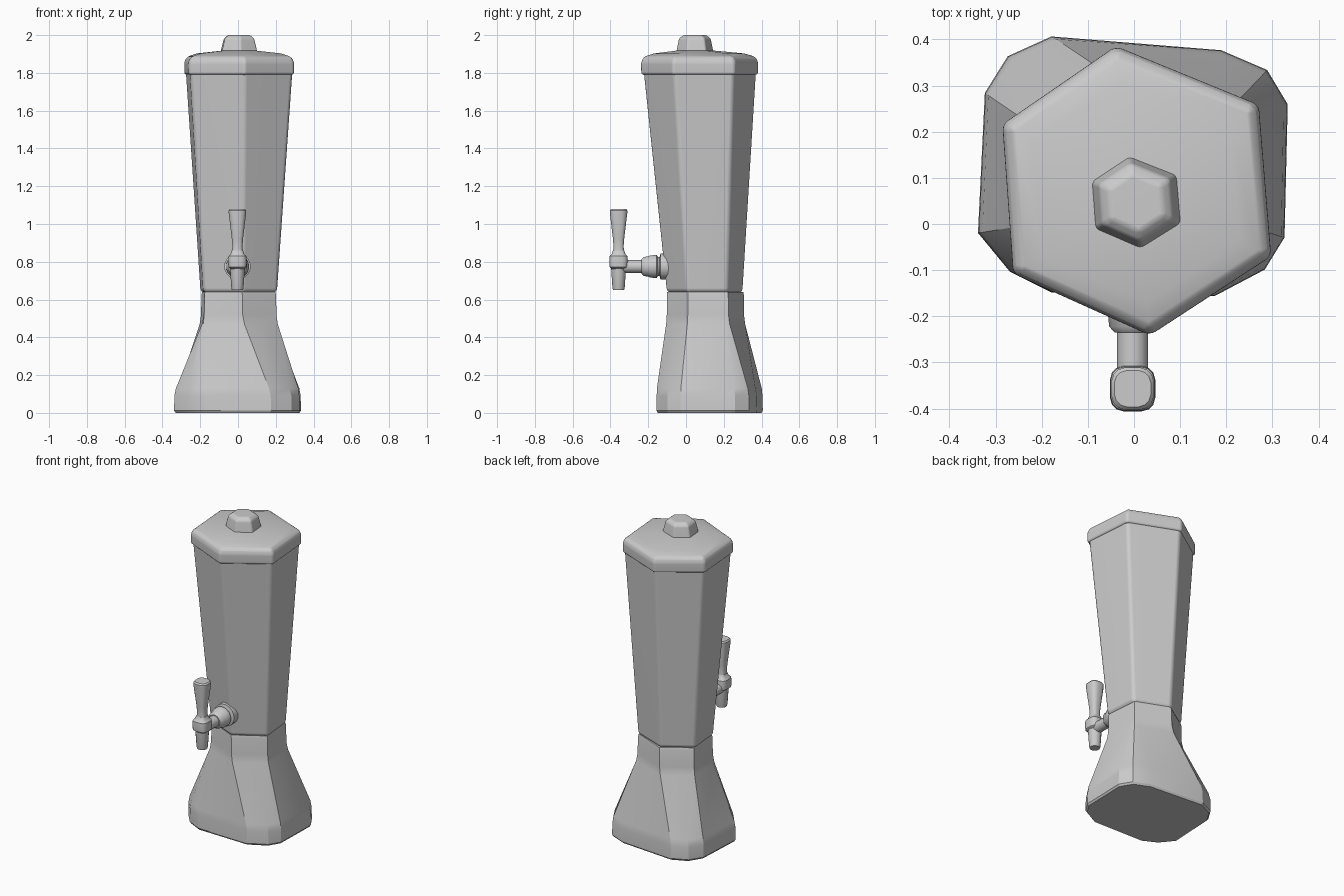
import bpy, bmesh
from math import sin, cos, pi, radians
from mathutils import Matrix, Vector

old = bpy.data.objects.get("Cube")
if old:
    bpy.data.objects.remove(old, do_unlink=True)

grey = bpy.data.materials.new("light grey")
grey.use_nodes = True
grey.diffuse_color = (0.6, 0.6, 0.6, 1)
grey.node_tree.nodes["Principled BSDF"].inputs["Base Color"].default_value = (0.6, 0.6, 0.6, 1)


def loft(name, rings, bevel=0.0, angle=30, matrix=None):
    """Skin a stack of equal-count rings, cap both ends and soften the edges."""
    bm = bmesh.new()
    rows = [[bm.verts.new(p) for p in ring] for ring in rings]
    n = len(rows[0])
    for a, b in zip(rows, rows[1:]):
        for i in range(n):
            j = (i + 1) % n
            bm.faces.new((a[i], a[j], b[j], b[i]))
    bm.faces.new(rows[0][::-1])
    bm.faces.new(rows[-1])
    if matrix:
        bm.transform(matrix)
    bmesh.ops.recalc_face_normals(bm, faces=bm.faces)
    mesh = bpy.data.meshes.new(name)
    bm.to_mesh(mesh)
    bm.free()
    mesh.materials.append(grey)
    ob = bpy.data.objects.new(name, mesh)
    bpy.context.collection.objects.link(ob)
    bpy.context.view_layer.objects.active = ob
    for o in bpy.context.selected_objects:
        o.select_set(False)
    ob.select_set(True)
    if bevel:
        mod = ob.modifiers.new("soft edges", 'BEVEL')
        mod.width, mod.segments = bevel, 3
        mod.limit_method, mod.angle_limit = 'ANGLE', radians(25)
        bpy.ops.object.modifier_apply(modifier=mod.name)
    bpy.ops.object.shade_smooth_by_angle(angle=radians(angle))
    if bevel:
        ob.modifiers.new("flat panels", 'WEIGHTED_NORMAL').keep_sharp = True
    return ob


# Slightly uneven hexagon shared by the container, lid and knob
HEX = [Vector((cos(radians(a)), sin(radians(a)))) for a in (-85, -27, 36, 98, 153, 215)]


def hexagon(z, sx, sy, cx=0.0, cy=0.0):
    return [(cx + v.x * sx, cy + v.y * sy, z) for v in HEX]


# Tapered container
loft("container", [
    hexagon(0.635, 0.222, 0.200, 0.004, 0.100),
    hexagon(0.66, 0.230, 0.207, 0.004, 0.099),
    hexagon(1.81, 0.318, 0.304, 0.006, 0.074)], 0.018)

# Overhanging lid with a gently domed top
loft("lid", [
    hexagon(1.79, 0.327, 0.314, 0.006, 0.073),
    hexagon(1.86, 0.327, 0.316, 0.006, 0.073),
    hexagon(1.885, 0.310, 0.300, 0.006, 0.073),
    hexagon(1.903, 0.25, 0.24, 0.006, 0.07),
    hexagon(1.918, 0.10, 0.10, 0.005, 0.05)], 0.014)

# Knob on the lid
loft("lid_knob", [
    hexagon(1.90, 0.110, 0.102, 0.005, 0.047),
    hexagon(1.925, 0.106, 0.098, 0.005, 0.047),
    hexagon(1.983, 0.090, 0.086, 0.005, 0.047),
    hexagon(2.0, 0.066, 0.062, 0.005, 0.047)], 0.008)

# Flared base: chamfered rectangle blending up into the hexagonal neck
FOOT = [(0.175, -0.158), (0.285, -0.1), (0.328, -0.03), (0.335, 0.26), (0.29, 0.335), (0.19, 0.378),
        (-0.18, 0.408), (-0.275, 0.365), (-0.325, 0.285), (-0.34, -0.02), (-0.27, -0.105), (-0.18, -0.15)]
corner = [Vector((0.004 + v.x * 0.222, 0.103 + v.y * 0.205)) for v in HEX]


def softened(i):
    """Three points that round off one neck corner."""
    c, a, b = corner[i], corner[i - 1], corner[(i + 1) % 6]
    return [c.lerp(a, 0.1), c, c.lerp(b, 0.1)]


neck = [corner[0], corner[0].lerp(corner[1], 0.5), corner[1], *softened(2),
        corner[3], corner[3].lerp(corner[4], 0.5), corner[4], *softened(5)]


def foot_ring(z, scale):
    return [(x * scale, 0.125 + (y - 0.125) * scale, z) for x, y in FOOT]


def blend_ring(z, t):
    return [(*Vector(f).lerp(n, t), z) for f, n in zip(FOOT, neck)]


loft("base", [
    foot_ring(0.0, 0.97), foot_ring(0.012, 0.995), foot_ring(0.09, 0.99),
    blend_ring(0.13, 0.07), blend_ring(0.47, 0.93), blend_ring(0.52, 0.99),
    blend_ring(0.625, 1.0), blend_ring(0.64, 1.03)], angle=24)


def turned(name, profile, matrix, sides=16, square=1.0):
    """Turned part from (radius, height) pairs; square < 1 gives a boxier section."""
    def ring(r, h):
        pts = []
        for i in range(sides):
            a = 2 * pi * (i + 0.5) / sides
            c, s = cos(a), sin(a)
            pts.append((r * abs(c) ** square * (1 if c > 0 else -1),
                        r * abs(s) ** square * (1 if s > 0 else -1), h))
        return pts
    return loft(name, [ring(*p) for p in profile], angle=40, matrix=matrix)


upright = Matrix.Translation((-0.003, -0.357, 0))
along_y = Matrix.Translation((-0.003, 0, 0.775)) @ Matrix.Rotation(-pi / 2, 4, 'X')

# Tap parts
turned("tap_spout", [(0.030, 0.65), (0.033, 0.66), (0.041, 0.78)], upright)
turned("tap_body", [(0.036, 0.762), (0.048, 0.772), (0.050, 0.80), (0.048, 0.83),
                    (0.036, 0.842), (0.030, 0.86)], upright, square=0.6)
turned("tap_handle", [(0.030, 0.85), (0.027, 0.88), (0.030, 0.92), (0.047, 1.06),
                      (0.047, 1.072), (0.040, 1.08)], upright, square=0.7)
turned("tap_pipe", [(0.034, -0.36), (0.034, -0.15)], along_y)
turned("tap_collar", [(0.040, -0.235), (0.052, -0.222), (0.054, -0.20), (0.060, -0.19),
                      (0.062, -0.155), (0.050, -0.148), (0.050, -0.14), (0.070, -0.135),
                      (0.070, -0.06)], along_y)
